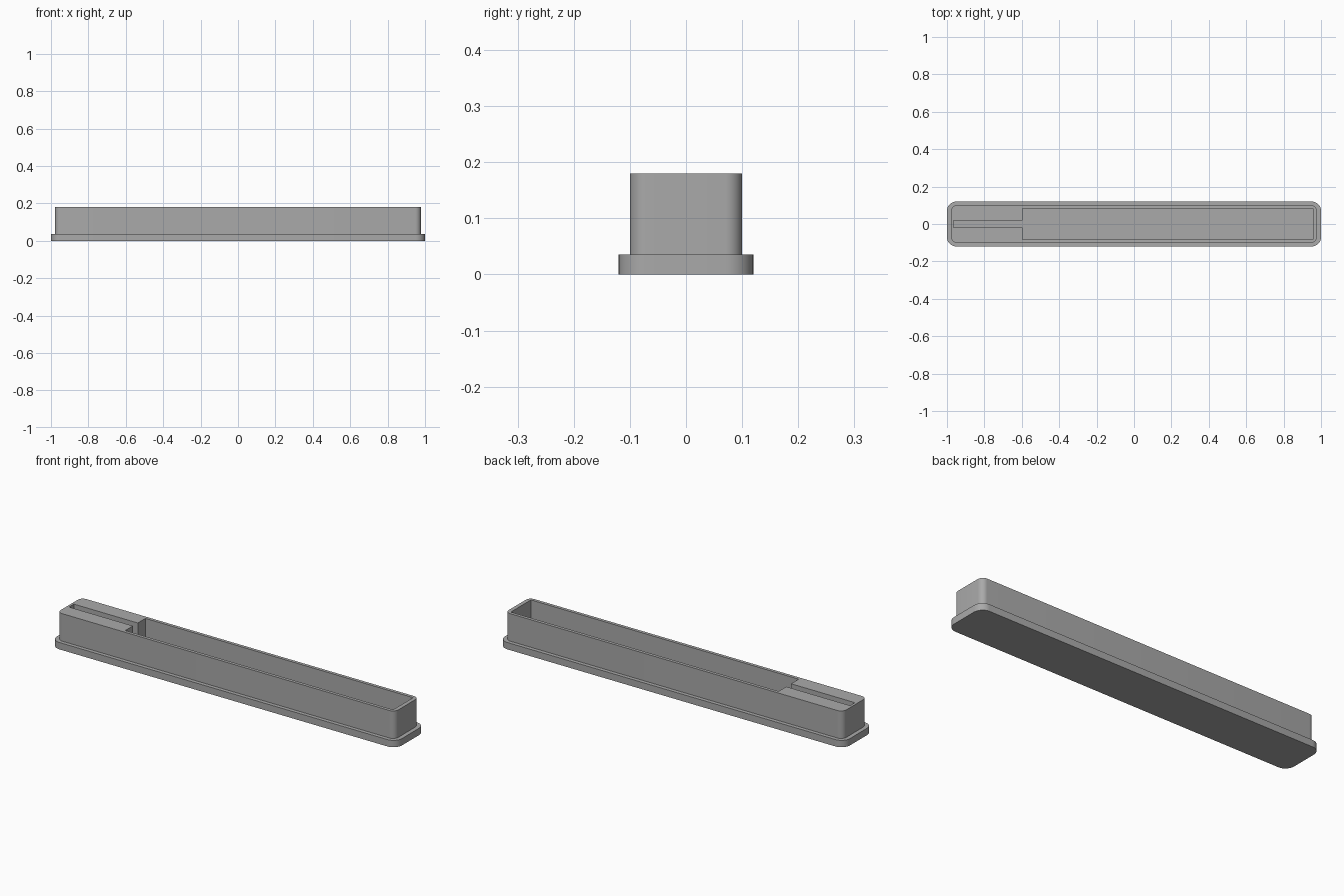
import bpy, bmesh
from math import cos, sin, pi, radians

cube = bpy.data.objects.get("Cube")
if cube:
    bpy.data.objects.remove(cube, do_unlink=True)

grey = bpy.data.materials.new("plain grey")
grey.use_nodes = True
colour = (0.4, 0.4, 0.4, 1)
grey.diffuse_color = colour
grey.node_tree.nodes["Principled BSDF"].inputs["Base Color"].default_value = colour


def rounded_outline(hx, hy, r, steps=10):
    """Counter-clockwise rectangle with rounded corners."""
    points = []
    for i, (sx, sy) in enumerate([(1, 1), (-1, 1), (-1, -1), (1, -1)]):
        for k in range(steps + 1):
            a = (i + k / steps) * pi / 2
            points.append((sx * (hx - r) + r * cos(a), sy * (hy - r) + r * sin(a)))
    return points


def prism(name, outline, z0, z1):
    """Extrude a flat outline from z0 to z1."""
    bm = bmesh.new()
    face = bm.faces.new([bm.verts.new((x, y, z0)) for x, y in outline])
    top = bmesh.ops.extrude_face_region(bm, geom=[face])["geom"]
    bmesh.ops.translate(bm, vec=(0, 0, z1 - z0),
                        verts=[g for g in top if isinstance(g, bmesh.types.BMVert)])
    bmesh.ops.recalc_face_normals(bm, faces=bm.faces)
    mesh = bpy.data.meshes.new(name)
    bm.to_mesh(mesh)
    bm.free()
    mesh.materials.append(grey)
    obj = bpy.data.objects.new(name, mesh)
    bpy.context.collection.objects.link(obj)
    return obj


RIM, TOP = 0.036, 0.18

# Base flange and the taller walled body
base = prism("base_flange", rounded_outline(1.0, 0.12, 0.05), 0, RIM)
body = prism("tray_body", rounded_outline(0.978, 0.1, 0.03), RIM, TOP)

# Long compartment with a narrow slot running out of its right end
half = [(0.957, 0.083), (-0.595, 0.083), (-0.595, 0.02), (-0.965, 0.02)]
outline = half + [(x, -y) for x, y in reversed(half)]
cutter = prism("compartment_cutter", outline, RIM - 0.1, TOP + 0.1)
cutter.hide_render = True

cut = body.modifiers.new("compartment", "BOOLEAN")
cut.operation = "DIFFERENCE"
cut.solver = "EXACT"
cut.object = cutter
bpy.context.view_layer.objects.active = body
bpy.ops.object.modifier_apply(modifier=cut.name)
bpy.data.objects.remove(cutter, do_unlink=True)

# Smooth the rounded corners, keep the hard edges
for obj in (base, body):
    bpy.ops.object.select_all(action="DESELECT")
    obj.select_set(True)
    bpy.context.view_layer.objects.active = obj
    bpy.ops.object.shade_smooth_by_angle(angle=radians(30))
